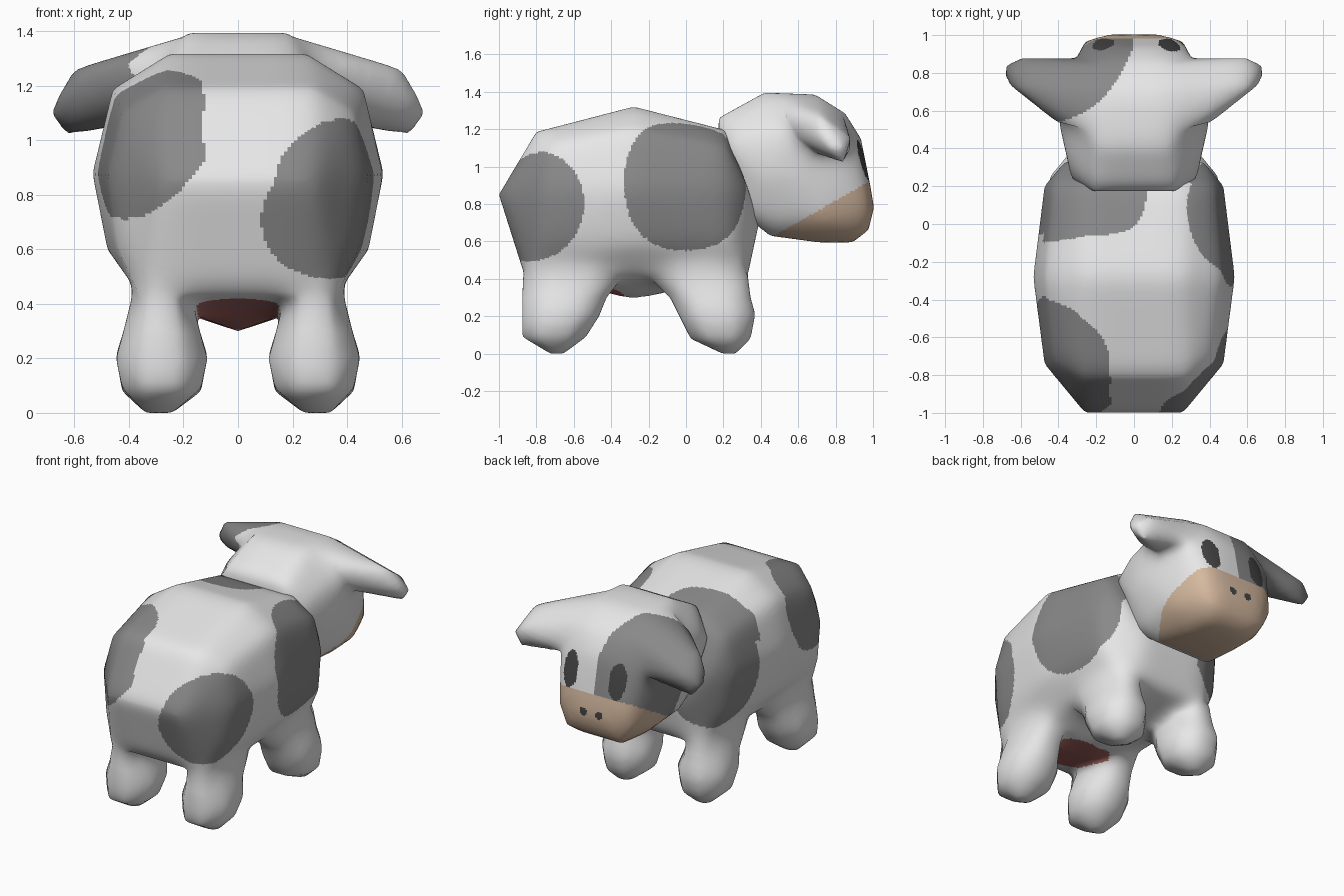
import bpy, bmesh, math

VOXEL = 0.0125


def material(name, rgb):
    m = bpy.data.materials.new(name)
    m.diffuse_color = (*rgb, 1.0)
    return m


MATS = [material("white_hide", (0.86, 0.86, 0.86)),
        material("grey_patch", (0.25, 0.25, 0.25)),
        material("tan_muzzle", (0.66, 0.48, 0.345)),
        material("red_belly", (0.38, 0.13, 0.12)),
        material("dark_eye", (0.06, 0.06, 0.06))]
WHITE, GREY, TAN, RED, DARK = range(5)


def mirrored(pts):
    out = list(pts)
    return out + [(-x, y, z) for x, y, z in pts if abs(x) > 1e-6]


def add_hull(bm, pts):
    vs = [bm.verts.new(p) for p in pts]
    bmesh.ops.convex_hull(bm, input=vs)


def add_loft(bm, rings, sides=8):
    """Closed tube through rings of (x, y, z, radius x, radius y)."""
    loops = []
    for cx, cy, z, rx, ry in rings:
        # scale so the octagon's flats reach the radius on each axis
        k = 1 / math.cos(math.pi / sides)
        loops.append([bm.verts.new((cx + rx * k * math.cos((i + .5) * math.tau / sides),
                                    cy + ry * k * math.sin((i + .5) * math.tau / sides), z))
                      for i in range(sides)])
    for a, b in zip(loops, loops[1:]):
        for i in range(sides):
            j = (i + 1) % sides
            bm.faces.new((a[i], a[j], b[j], b[i]))
    bm.faces.new(loops[0][::-1])
    bm.faces.new(loops[-1])


def smoothed_copy(ob, iterations):
    """Evaluated mesh of the object with extra smoothing."""
    soft = ob.modifiers.new("soften", 'SMOOTH')
    soft.factor = 0.5
    soft.iterations = iterations
    dg = bpy.context.evaluated_depsgraph_get()
    me = bpy.data.meshes.new_from_object(ob.evaluated_get(dg))
    ob.modifiers.remove(soft)
    return me


def finish(name, bm, rule):
    """Fuse the rough volumes into one skin, then colour its faces by rule."""
    bmesh.ops.delete(bm, geom=[v for v in bm.verts if not v.link_faces], context='VERTS')
    bmesh.ops.recalc_face_normals(bm, faces=bm.faces[:])
    me = bpy.data.meshes.new(name)
    bm.to_mesh(me)
    bm.free()
    ob = bpy.data.objects.new(name, me)
    bpy.context.scene.collection.objects.link(ob)
    fuse = ob.modifiers.new("fuse", 'REMESH')
    fuse.mode = 'VOXEL'
    fuse.voxel_size = VOXEL
    fuse.use_smooth_shade = True
    me, softer = smoothed_copy(ob, 10), smoothed_copy(ob, 260)
    ob.modifiers.clear()
    ob.data = me
    me.materials.clear()
    for m in MATS:
        me.materials.append(m)
    for p in me.polygons:
        p.material_index = rule(p.center, p.normal)
        p.use_smooth = True
    # broad soft shading across the facets
    me.normals_split_custom_set_from_vertices([v.normal[:] for v in softer.vertices])
    bpy.data.meshes.remove(softer)
    return ob


# --- body with four legs ---
bm = bmesh.new()
add_hull(bm, mirrored([
    (0.26, -1.0, 0.85), (0.27, -0.80, 1.185), (0.25, -0.28, 1.32), (0.26, 0.21, 1.195),
    (0.42, -0.72, 1.10), (0.46, -0.28, 1.19), (0.42, 0.20, 1.10),
    (0.475, -0.74, 0.87), (0.535, -0.28, 0.88), (0.475, 0.20, 0.88),
    (0.44, -0.76, 0.60), (0.48, -0.28, 0.60), (0.44, 0.22, 0.60),
    (0.36, -0.82, 0.43), (0.28, -0.87, 0.44), (0.32, -0.28, 0.405),
    (0.34, 0.28, 0.43), (0.25, 0.33, 0.42),
    (0.0, -0.32, 0.30), (0.0, -0.24, 0.30),
    (0.37, 0.325, 0.90), (0.22, 0.39, 0.70)]))

REAR_LEG = [(0.29, -0.69, 0.0, 0.05, 0.035), (0.28, -0.705, 0.09, 0.145, 0.17),
            (0.28, -0.67, 0.20, 0.168, 0.205), (0.28, -0.65, 0.30, 0.14, 0.225),
            (0.28, -0.60, 0.42, 0.11, 0.27), (0.28, -0.57, 0.60, 0.11, 0.22)]
FRONT_LEG = [(0.29, 0.23, 0.0, 0.05, 0.035), (0.28, 0.185, 0.08, 0.145, 0.16),
             (0.28, 0.165, 0.21, 0.168, 0.205), (0.28, 0.13, 0.30, 0.14, 0.215),
             (0.28, 0.06, 0.42, 0.11, 0.27), (0.28, 0.02, 0.60, 0.11, 0.22)]
for leg in (REAR_LEG, FRONT_LEG):
    for s in (1, -1):
        add_loft(bm, [(s * x, *rest) for x, *rest in leg])


def blob(c, centre, radii, power=2):
    return sum((abs(a - b) / r) ** power for a, b, r in zip(c, centre, radii)) < 1


def body_rule(c, n):
    x, y, z = c
    if n.z < -0.6 and 0.28 < z < 0.46 and abs(x) < 0.18 and \
            math.hypot(x / 0.2, (y + 0.56) / 0.23) < 1:
        return RED
    if z < 0.45:
        return WHITE
    if blob((x - 0.2 * (z - 0.85), y, z), (0.40, -0.83, 0.79), (0.33, 0.30, 0.30)):  # right rump
        return GREY
    if blob(c, (0.48, 0.0, 0.91), (0.35, 0.33, 0.36), 2.3):         # right shoulder
        return GREY
    if x < -0.125 and blob(c, (-0.38, -0.75, 1.02), (0.30, 0.38, 0.31), 2.3):  # left rump
        return GREY
    if x < -0.18 and blob(c, (-0.38, 0.23, 0.87), (0.29, 0.31, 0.35), 2.2):    # left shoulder
        return GREY
    if z > 1.0 and x < (z - 1.0) * 1.4 - 0.2 and \
            blob(c, (-0.28, 0.2, 0.88), (0.38, 0.31, 0.48), 3.5):   # its upper part
        return GREY
    return WHITE


finish("body_and_legs", bm, body_rule)

# --- head with two ears ---
bm = bmesh.new()
add_hull(bm, mirrored([
    (0.18, 0.42, 1.395), (0.18, 0.69, 1.385), (0.17, 0.85, 1.285),
    (0.21, 0.175, 1.26), (0.23, 0.175, 1.15), (0.33, 0.24, 1.10), (0.25, 0.30, 0.75),
    (0.36, 0.40, 1.18), (0.37, 0.42, 0.95), (0.38, 0.58, 0.95), (0.34, 0.80, 0.95),
    (0.395, 0.53, 1.14), (0.30, 0.89, 1.10), (0.34, 0.65, 1.29),
    (0.10, 0.935, 1.15), (0.22, 0.91, 1.14), (0.20, 0.985, 0.90), (0.12, 1.005, 0.78),
    (0.26, 0.965, 0.78), (0.20, 0.975, 0.66),
    (0.15, 0.89, 0.595), (0.18, 0.71, 0.595), (0.20, 0.45, 0.63),
    (0.30, 0.50, 0.72), (0.32, 0.75, 0.72)]))
for s in (1, -1):
    add_hull(bm, [(s * x, y, z) for x, y, z in [
        (0.17, 0.48, 1.39), (0.18, 0.70, 1.38), (0.20, 0.84, 1.28),
        (0.22, 0.60, 1.10), (0.25, 0.88, 1.09),
        (0.40, 0.53, 1.28), (0.46, 0.60, 1.16), (0.40, 0.66, 1.315),
        (0.48, 0.88, 1.13), (0.46, 0.84, 1.05),
        (0.605, 0.72, 1.26), (0.60, 0.88, 1.15), (0.665, 0.74, 1.15),
        (0.685, 0.78, 1.10), (0.68, 0.84, 1.10), (0.63, 0.84, 1.02), (0.60, 0.73, 1.09)]])


def head_rule(c, n):
    x, y, z = c
    if y > 0.85:
        if min(math.hypot((x - ex) / 0.06, (z - 1.03) / 0.112) for ex in (-0.16, 0.185)) < 1:
            return DARK                                             # eyes
        if math.hypot(abs(x) - 0.06, z - 0.80) < 0.026:
            return DARK                                             # nostrils
    if y > 0.44 and z < 0.63 + 0.57 * (y - 0.47):
        return TAN
    if x < 0 and y > 0.50 + 0.45 * math.exp(6 * x):                 # left face and ear
        return GREY
    return WHITE


finish("head_and_ears", bm, head_rule)
